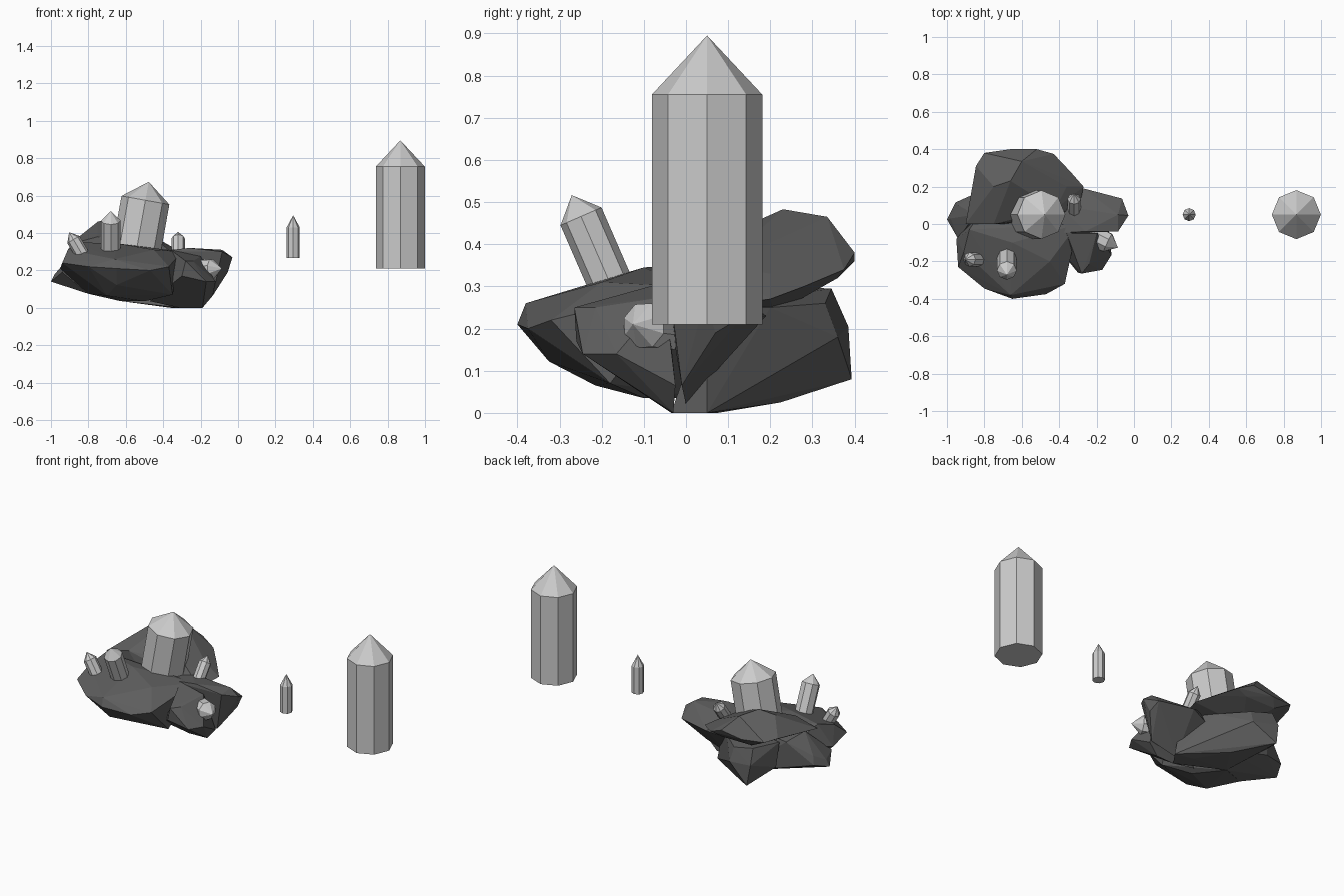
import bpy, bmesh, math
from mathutils import Vector, Matrix


def finish(bm, name):
    bmesh.ops.recalc_face_normals(bm, faces=bm.faces)
    me = bpy.data.meshes.new(name)
    bm.to_mesh(me)
    bm.free()
    ob = bpy.data.objects.new(name, me)
    bpy.context.collection.objects.link(ob)
    return ob


def crystal(name, shoulder, axis, r, body, tip):
    """Eight-sided prism with a pyramid point; shoulder = centre of its upper ring."""
    bm = bmesh.new()
    rings = []
    for z in (-body, 0):
        rings.append([bm.verts.new((r * math.cos(i * math.pi / 4), r * math.sin(i * math.pi / 4), z))
                      for i in range(8)])
    apex = bm.verts.new((0, 0, tip))
    low, high = rings
    bm.faces.new(low[::-1])
    for i in range(8):
        j = (i + 1) % 8
        bm.faces.new((low[i], low[j], high[j], high[i]))
        bm.faces.new((high[i], high[j], apex))
    rot = Vector((0, 0, 1)).rotation_difference(Vector(axis)).to_matrix().to_4x4()
    bmesh.ops.transform(bm, matrix=Matrix.Translation(shoulder) @ rot, verts=bm.verts)
    return finish(bm, name)


def boulder(name, pts):
    """Chiselled rock lobe: the convex hull of a few corner points."""
    bm = bmesh.new()
    for p in pts:
        bm.verts.new(p)
    out = bmesh.ops.convex_hull(bm, input=bm.verts)
    junk = {g for g in out["geom_interior"] + out["geom_unused"] if isinstance(g, bmesh.types.BMVert)}
    bmesh.ops.delete(bm, geom=list(junk), context='VERTS')
    ob = finish(bm, name)
    mat = bpy.data.materials.get("dark_rock") or bpy.data.materials.new("dark_rock")
    mat.diffuse_color = (0.11, 0.11, 0.11, 1)
    ob.data.materials.append(mat)
    return ob


# Rock lobes
boulder("rock_front", [
    (-.95, -.08, .21), (-.94, -.23, .24), (-.91, -.15, .31), (-.8, -.345, .22), (-.65, -.4, .21),
    (-.66, -.38, .26), (-.47, -.375, .2), (-.37, -.32, .22), (-.45, -.2, .31), (-.65, -.1, .345),
    (-.88, -.03, .35), (-.7, -.215, .065), (-.65, -.325, .122), (-.5, -.1, .035), (-.62, .05, .035),
    (-.8, -.05, .075), (-.8, .1, .25), (-.3, 0, .3), (-.35, -.18, .07)])
boulder("rock_back_upper", [
    (-.75, .2, .46), (-.66, .23, .483), (-.6, .335, .465), (-.8, .38, .37), (-.52, .4, .38),
    (-.66, .4, .36), (-.43, .375, .34), (-.34, .28, .3), (-.27, .2, .27), (-.845, .31, .38),
    (-.82, .18, .38), (-.5, .36, .32), (-.42, .08, .35), (-.9, 0, .34), (-.75, 0, .38),
    (-.6, .21, .235), (-.36, .2, .33), (-.7, .36, .32), (-.6, 0, .2), (-.3, .05, .25)])
boulder("rock_right_fin", [
    (-.03, .045, .27), (-.064, .136, .23), (-.085, -.04, .3), (-.085, .05, .31), (-.26, -.04, .32),
    (-.055, .07, .19), (-.135, -.01, .065), (-.3, 0, .02), (-.27, .19, .23), (-.4, .15, .2),
    (-.45, -.05, .3), (-.4, .1, .3)])
boulder("rock_right_front", [
    (-.17, -.245, .14), (-.28, -.265, .25), (-.12, -.165, .14), (-.2, -.155, .09), (-.135, -.025, .065),
    (-.19, -.03, 0), (-.31, -.035, 0), (-.3, -.26, .17), (-.2, -.05, .275), (-.36, -.05, .31),
    (-.47, -.05, .035), (-.24, -.215, .25)])
boulder("rock_left", [
    (-1, .025, .14), (-.98, .03, .18), (-.955, .115, .17), (-.94, .1, .22), (-.81, .18, .3),
    (-.8, .18, .14), (-.8, -.05, .075), (-.625, .05, .035), (-.5, .2, .05), (-.85, .05, .33),
    (-.5, .1, .3), (-.94, -.08, .19)])
boulder("rock_back_lower", [
    (-.69, .393, .08), (-.71, .385, .205), (-.7, .345, .295), (-.63, .35, .07), (-.56, .33, .26),
    (-.55, .36, .18), (-.5, .225, .025), (-.78, .2, .3), (-.77, .22, .15), (-.42, .2, .25),
    (-.36, .075, 0), (-.25, .05, 0), (-.31, -.035, 0), (-.62, .05, .035), (-.3, .05, .25)])

# Crystals growing from the rock
crystal("crystal_main", (-.495, .05, .575), (.18, 0, 1), .13, .39, .1)
crystal("crystal_front", (-.68, -.249, .466), (0, -.4, .92), .053, .23, .055)
crystal("crystal_left", (-.88, -.19, .365), (-.5, 0, .85), .038, .1, .045)
crystal("crystal_rear", (-.32, .135, .37), (0, .6, .8), .036, .14, .045)
crystal("crystal_right", (-.14, -.1, .207), (.87, -.42, .05), .056, .12, .06)

# Loose crystals standing beside the rock
crystal("loose_crystal_large", (.868, .05, .755), (0, 0, 1), .131, .545, .14)
crystal("loose_crystal_small", (.295, .05, .43), (0, 0, 1), .035, .165, .065)
